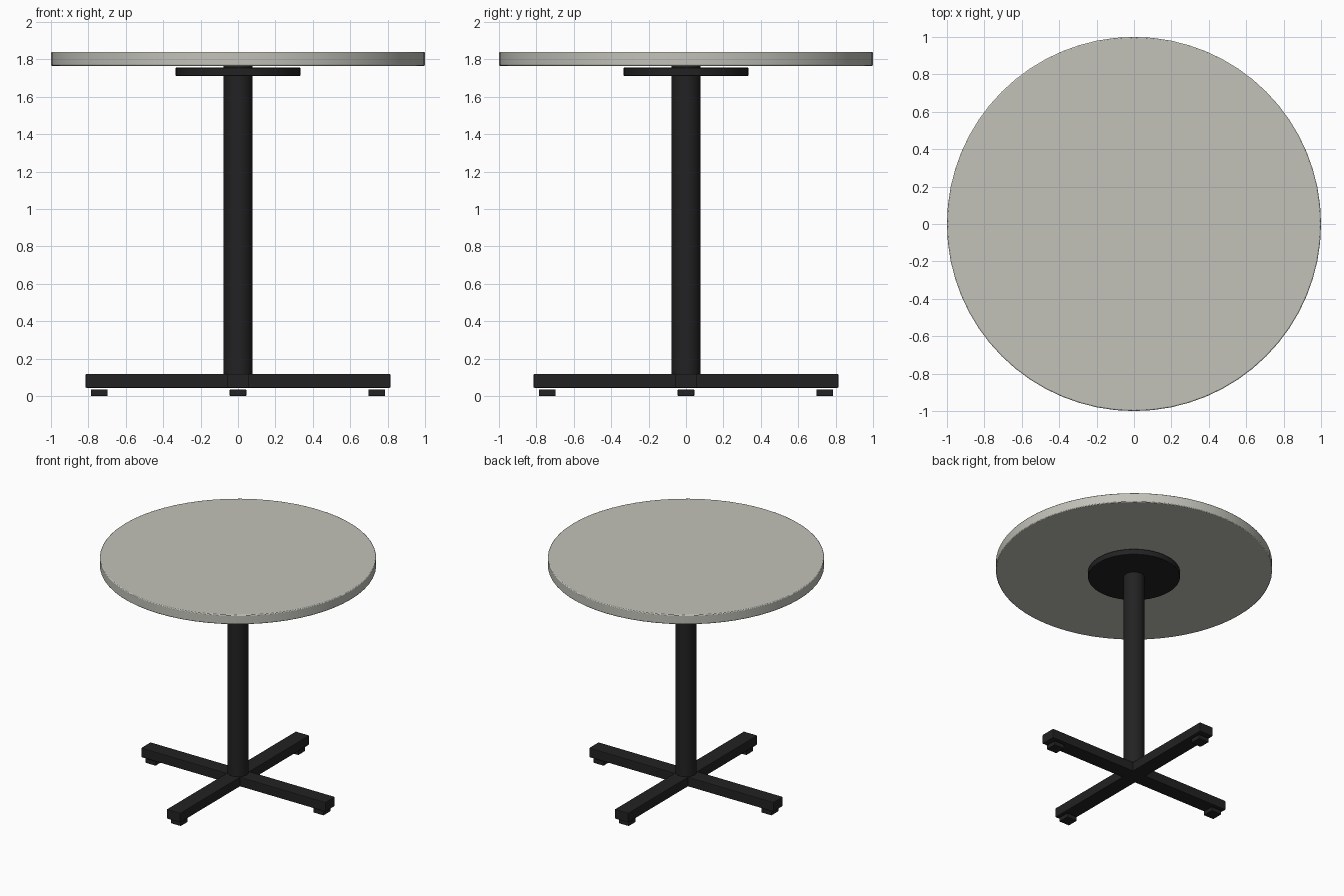
import bpy, math

if "Cube" in bpy.data.objects:
    bpy.data.objects.remove(bpy.data.objects["Cube"])

def material(name, rgb):
    m = bpy.data.materials.new(name)
    m.diffuse_color = (*rgb, 1)
    m.use_nodes = True
    m.node_tree.nodes["Principled BSDF"].inputs["Base Color"].default_value = m.diffuse_color
    return m

stone = material("warm grey", (0.54, 0.54, 0.49))
black = material("matte black", (0.016, 0.016, 0.016))

def finish(ob, name, mat, bevel, smooth):
    ob.name = name
    ob.data.materials.append(mat)
    if bevel:
        b = ob.modifiers.new("soft edge", 'BEVEL')
        b.width = bevel
        b.segments = 2
    if smooth:
        bpy.ops.object.shade_smooth_by_angle(angle=math.radians(35))
    return ob

def disc(name, r, z0, z1, mat, sides=64, bevel=0.0, x=0, y=0):
    bpy.ops.mesh.primitive_cylinder_add(vertices=sides, radius=r, depth=z1 - z0,
                                        location=(x, y, (z0 + z1) / 2))
    return finish(bpy.context.object, name, mat, bevel, True)

def box(name, size, loc, mat, bevel=0.0):
    bpy.ops.mesh.primitive_cube_add(size=1, location=loc)
    ob = bpy.context.object
    ob.scale = size
    bpy.ops.object.transform_apply(location=False, rotation=False, scale=True)
    return finish(ob, name, mat, bevel, False)

# Top, mounting plate and column
disc("table_top", 1.0, 1.765, 1.84, stone, 64, 0.006)
disc("mounting_plate", 0.333, 1.711, 1.756, black, 48, 0.003)
disc("column", 0.077, 0.10, 1.765, black, 32)

# Crossed base bars
box("base_bar_x", (1.63, 0.12, 0.075), (0, 0, 0.081), black, 0.005)
box("base_bar_y", (0.12, 1.63, 0.075), (0, 0, 0.081), black, 0.005)

# Foot pads under the bar ends
for i in range(4):
    a = i * math.pi / 2
    box(f"foot_pad_{i + 1}", (0.09, 0.09, 0.035),
        (0.742 * math.cos(a), 0.742 * math.sin(a), 0.0175), black, 0.004)
